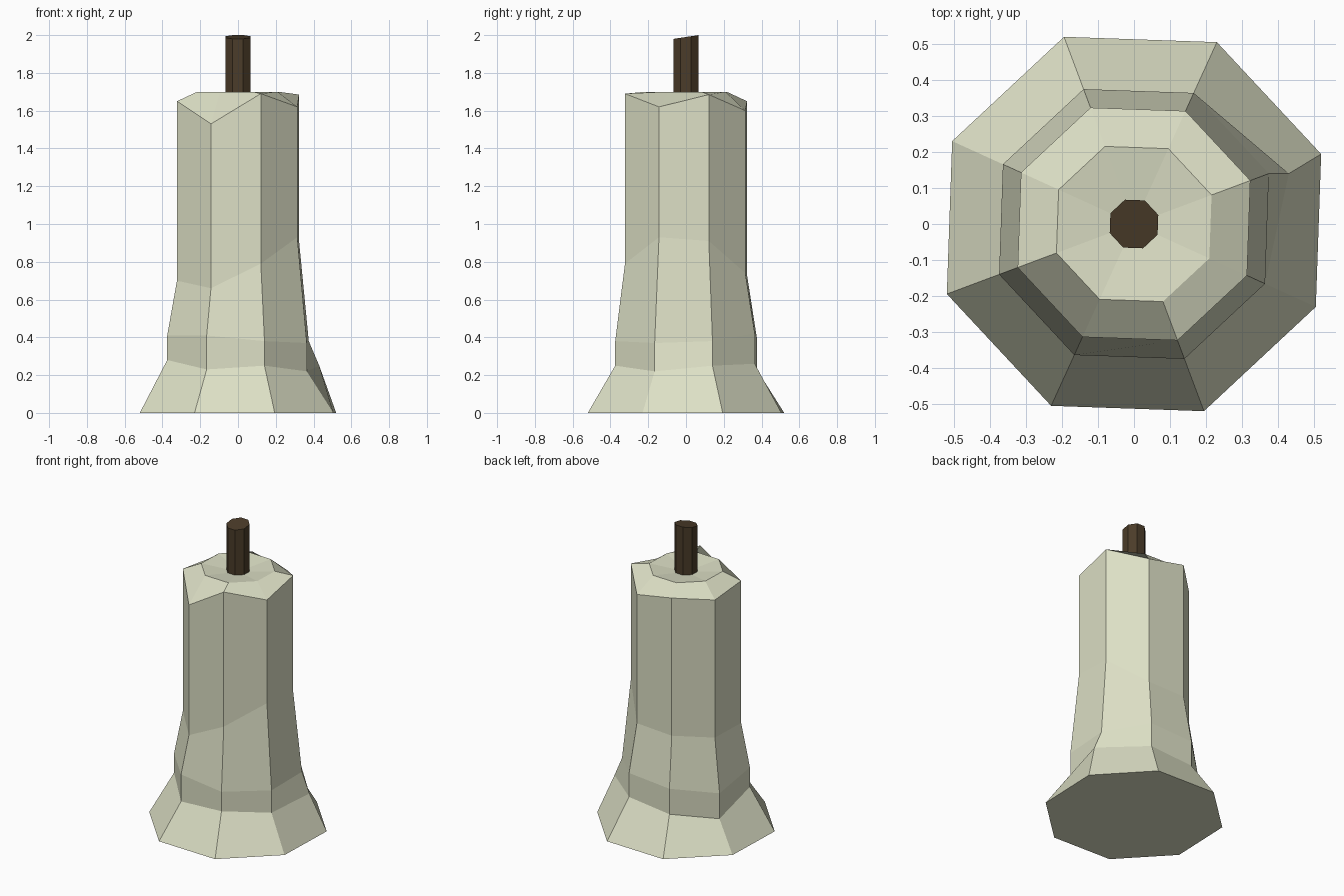
import bpy, bmesh, math

if "Cube" in bpy.data.objects:
    bpy.data.objects.remove(bpy.data.objects["Cube"])

SIDES = 8
TURN = math.radians(20.5)


def ring(bm, radius, heights):
    """Octagon of vertices, each corner with its own height."""
    verts = []
    for k, z in enumerate(heights):
        a = TURN + k * math.tau / SIDES
        verts.append(bm.verts.new((radius * math.cos(a), radius * math.sin(a), z)))
    return verts


def bridge(bm, lower, upper):
    for k in range(SIDES):
        n = (k + 1) % SIDES
        bm.faces.new((lower[k], lower[n], upper[n], upper[k]))


def finish(bm, name, color):
    bmesh.ops.recalc_face_normals(bm, faces=bm.faces)
    mesh = bpy.data.meshes.new(name)
    bm.to_mesh(mesh)
    bm.free()
    mat = bpy.data.materials.new(name + "_color")
    mat.diffuse_color = color
    mat.use_nodes = True
    mat.node_tree.nodes["Principled BSDF"].inputs["Base Color"].default_value = mat.diffuse_color
    mesh.materials.append(mat)
    obj = bpy.data.objects.new(name, mesh)
    bpy.context.collection.objects.link(obj)
    return obj


# Wax body: flared foot, uneven melted collar, straight shaft, uneven rim, shallow bowl
bm = bmesh.new()
rings = [
    ring(bm, 0.555, [0] * SIDES),
    ring(bm, 0.40, [0.25, 0.26, 0.23, 0.18, 0.28, 0.23, 0.25, 0.22]),
    ring(bm, 0.40, [0.38, 0.42, 0.40, 0.35, 0.41, 0.41, 0.38, 0.37]),
    ring(bm, 0.345, [0.91, 0.74, 0.73, 0.70, 0.70, 0.66, 0.79, 0.93]),
    ring(bm, 0.345, [1.685, 1.60, 1.65, 1.62, 1.65, 1.53, 1.69, 1.62]),
    ring(bm, 0.23, [1.70] * SIDES),
]
# Drip bulging out of the collar on one corner
rings[1][0].co.x, rings[1][0].co.y = 0.43, 0.14
for lower, upper in zip(rings, rings[1:]):
    bridge(bm, lower, upper)
bm.faces.new(rings[0])
centre = bm.verts.new((0, 0, 1.67))
for k in range(SIDES):
    bm.faces.new((rings[-1][k], rings[-1][(k + 1) % SIDES], centre))
finish(bm, "wax_body", (0.72, 0.74, 0.56, 1))

# Wick with a slanted top
bm = bmesh.new()
bottom = ring(bm, 0.072, [1.64] * SIDES)
top = ring(bm, 0.072, [1.99] * SIDES)
for v in top:
    v.co.z += 0.15 * v.co.y
bridge(bm, bottom, top)
bm.faces.new(bottom)
bm.faces.new(top)
finish(bm, "wick", (0.07, 0.045, 0.022, 1))
